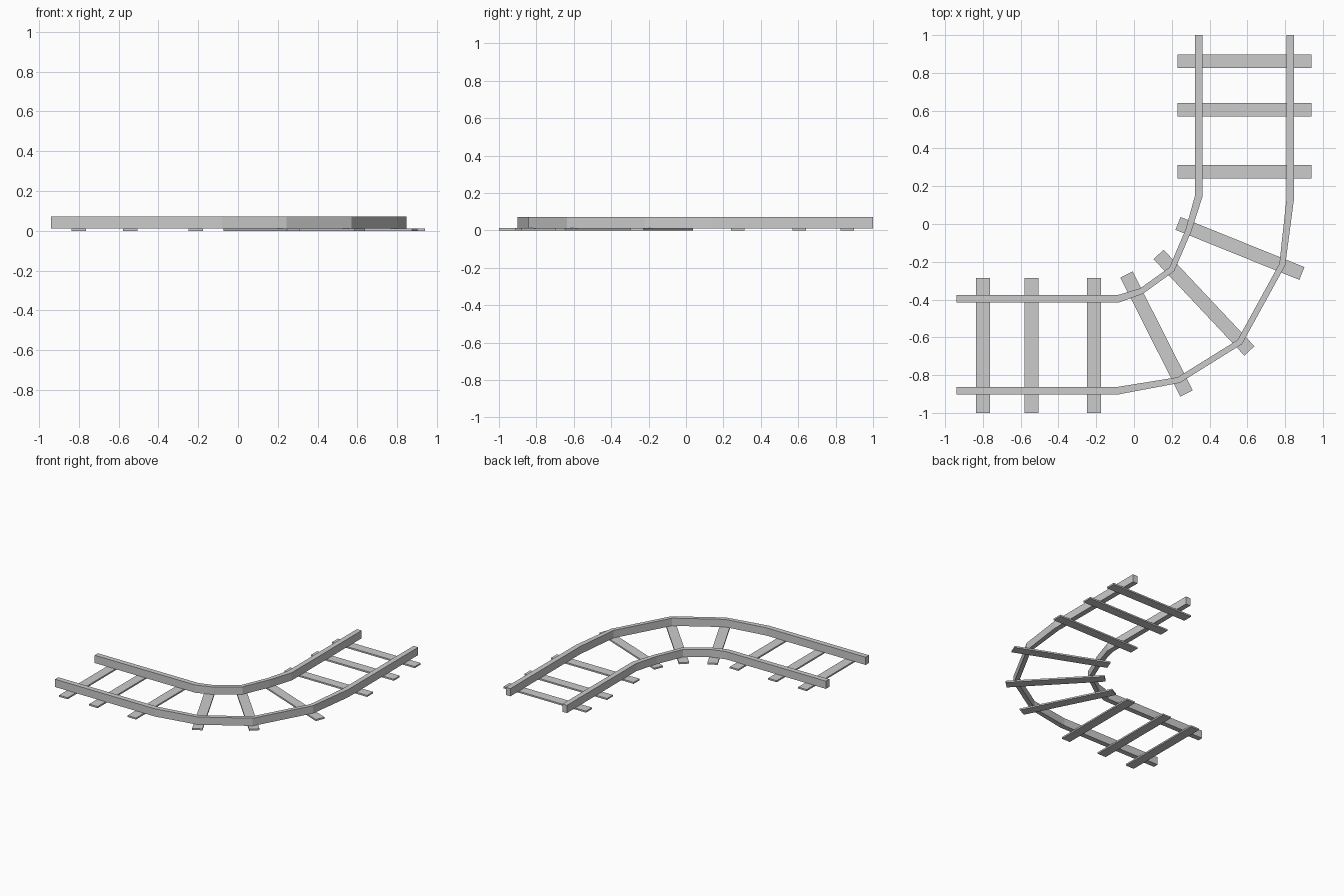
import bpy, bmesh
from mathutils import Vector

if "Cube" in bpy.data.objects:
    bpy.data.objects.remove(bpy.data.objects["Cube"])

RAIL_Z = (0.011, 0.071)
TIE_Z = (0.0, 0.012)
TIE_W = 0.073


def sweep(name, path, widths, z):
    """Rectangular bar following a flat path with mitred corners."""
    bm = bmesh.new()
    pts = [Vector(p) for p in path]
    rings = []
    for i, p in enumerate(pts):
        a = (p - pts[i - 1]).normalized() if i else None
        b = (pts[i + 1] - p).normalized() if i < len(pts) - 1 else None
        t = ((a or b) + (b or a)).normalized()
        n = Vector((-t.y, t.x)) * widths[i] / 2
        l, r = p + n, p - n
        rings.append([bm.verts.new(c) for c in (
            (l.x, l.y, z[0]), (r.x, r.y, z[0]), (r.x, r.y, z[1]), (l.x, l.y, z[1]))])
    for a, b in zip(rings, rings[1:]):
        for k in range(4):
            j = (k + 1) % 4
            bm.faces.new((a[k], a[j], b[j], b[k]))
    bm.faces.new(rings[0])
    bm.faces.new(rings[-1])
    bmesh.ops.recalc_face_normals(bm, faces=bm.faces)
    me = bpy.data.meshes.new(name)
    bm.to_mesh(me)
    bm.free()
    ob = bpy.data.objects.new(name, me)
    bpy.context.collection.objects.link(ob)


# Rails: full width on the straights, slimmer through the bend
inner = [(-0.94, -0.395), (-0.08, -0.395), (0.04, -0.355), (0.20, -0.24),
         (0.288, -0.035), (0.342, 0.145), (0.342, 1.0)]
outer = [(-0.94, -0.882), (-0.083, -0.882), (0.237, -0.826), (0.56, -0.625),
         (0.785, -0.215), (0.828, 0.14), (0.828, 1.0)]
rail_widths = [0.04, 0.04, 0.032, 0.032, 0.032, 0.04, 0.04]
sweep("inner_rail", inner, rail_widths, RAIL_Z)
sweep("outer_rail", outer, rail_widths, RAIL_Z)

# Sleepers: two straight runs and three fanned through the bend
ties = [((x, -0.286), (x, -1.0)) for x in (-0.80, -0.542, -0.212)]
ties += [((-0.04, -0.267), (0.278, -0.897)),
         ((0.13, -0.161), (0.611, -0.672)),
         ((0.233, 0.003), (0.889, -0.262))]
ties += [((0.23, y), (0.94, y)) for y in (0.277, 0.605, 0.862)]
for i, ends in enumerate(ties):
    sweep(f"sleeper_{i + 1}", ends, [TIE_W, TIE_W], TIE_Z)
